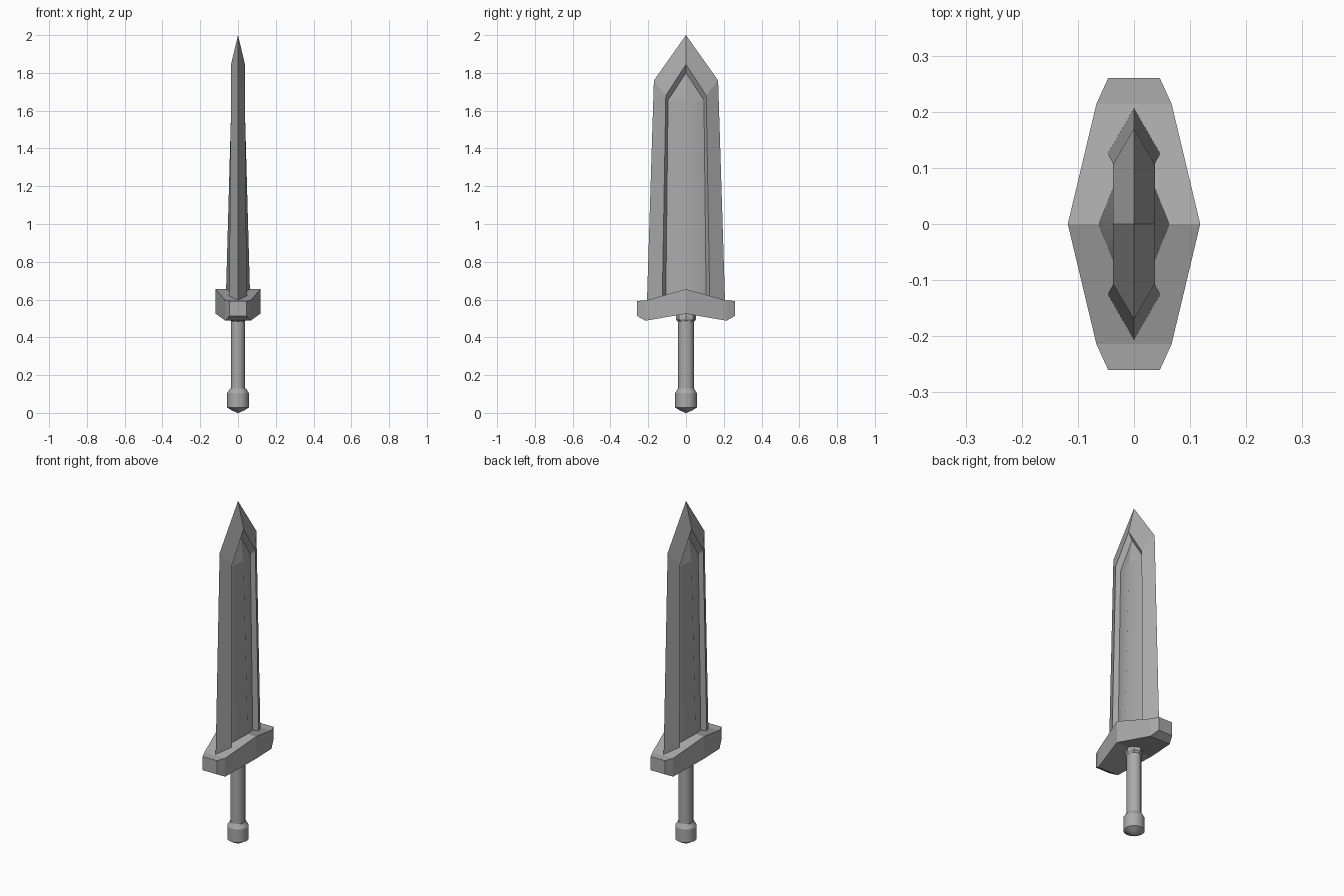
import bpy
import bmesh
from math import cos, sin, tau

if "Cube" in bpy.data.objects:
    bpy.data.objects.remove(bpy.data.objects["Cube"], do_unlink=True)

GREY = (0.4, 0.4, 0.4, 1)
metal = bpy.data.materials.new("plain grey")
metal.use_nodes = True
metal.diffuse_color = GREY
metal.node_tree.nodes["Principled BSDF"].inputs["Base Color"].default_value = GREY


def add_object(name, bm):
    mesh = bpy.data.meshes.new(name)
    bm.to_mesh(mesh)
    bm.free()
    mesh.materials.append(metal)
    obj = bpy.data.objects.new(name, mesh)
    bpy.context.collection.objects.link(obj)
    return obj


def mirrored_quarter(name, points, faces, smooth=()):
    """Build the +x +y quarter from named points, then mirror it in x and y."""
    bm = bmesh.new()
    verts = {key: bm.verts.new(co) for key, co in points.items()}
    for face in faces:
        f = bm.faces.new([verts[key] for key in face.split()])
        f.smooth = face in smooth
    bmesh.ops.recalc_face_normals(bm, faces=bm.faces)
    # The open quarter is oriented by its outermost face
    outer = max(bm.faces, key=lambda f: f.calc_center_median().x + f.calc_center_median().y)
    if outer.normal.x + outer.normal.y < 0:
        bmesh.ops.reverse_faces(bm, faces=bm.faces)
    obj = add_object(name, bm)
    mod = obj.modifiers.new("mirror", "MIRROR")
    mod.use_axis = (True, True, False)
    mod.merge_threshold = 0.0005
    return obj


# Blade: sharp edge, raised rim, groove, ridged centre panel
base = 0.58
blade_points = {
    "edge0": (0, 0.207, base), "edge1": (0, 0.17, 1.76), "tip": (0, 0, 2),
    "rim0": (0.047, 0.126, base), "rim1": (0.037, 0.107, 1.68), "rim2": (0.037, 0, 1.845),
    "groove0": (0.021, 0.107, base), "groove1": (0.013, 0.095, 1.655), "groove2": (0.014, 0, 1.80),
    "ridge0": (0.065, 0, base), "ridge1": (0.035, 0, 1.655), "core": (0, 0, base),
}
panel = ["groove0 groove1 ridge1 ridge0", "groove1 groove2 ridge1"]
blade_faces = panel + [
    "edge0 edge1 rim1 rim0", "edge1 tip rim2 rim1",
    "rim0 rim1 groove1 groove0", "rim1 rim2 groove2 groove1",
    "edge0 rim0 groove0 ridge0 core",
]
mirrored_quarter("blade", blade_points, blade_faces, smooth=panel[:1])

# Guard: stations along y as (half width, y, top z, bottom z)
stations = [(0.118, 0, 0.655, 0.525), (0.067, 0.214, 0.595, 0.488), (0.046, 0.26, 0.593, 0.513)]
guard_points, guard_faces = {}, []
for i, (x, y, top, bottom) in enumerate(stations):
    guard_points.update({f"t{i}": (x, y, top), f"b{i}": (x, y, bottom),
                         f"tc{i}": (0, y, top), f"bc{i}": (0, y, bottom)})
for i in range(len(stations) - 1):
    j = i + 1
    guard_faces += [f"t{i} t{j} b{j} b{i}", f"t{i} tc{i} tc{j} t{j}", f"b{i} b{j} bc{j} bc{i}"]
guard_faces.append("t2 tc2 bc2 b2")
mirrored_quarter("guard", guard_points, guard_faces)


def lathe(name, profile, sides=16, squash=1.0):
    """Turn a (radius, z) profile about z, closing both ends."""
    bm = bmesh.new()
    rings = [[bm.verts.new((r * squash * cos(tau * k / sides), r * sin(tau * k / sides), z))
              for k in range(sides)] for r, z in profile]
    for low, high in zip(rings, rings[1:]):
        for k in range(sides):
            n = (k + 1) % sides
            bm.faces.new((low[k], low[n], high[n], high[k]))
    bm.faces.new(rings[0][::-1])
    bm.faces.new(rings[-1])
    obj = add_object(name, bm)
    bpy.ops.object.select_all(action="DESELECT")
    obj.select_set(True)
    bpy.context.view_layer.objects.active = obj
    bpy.ops.object.shade_smooth_by_angle(angle=0.5)
    return obj


# Grip, collar under the guard, and pommel
lathe("grip", [(0.042, 0.1), (0.042, 0.53)], squash=0.9)
lathe("collar", [(0.042, 0.482), (0.053, 0.495), (0.053, 0.512), (0.045, 0.53)], sides=8, squash=0.85)
lathe("pommel", [(0.004, 0), (0.03, 0.012), (0.057, 0.028), (0.057, 0.105), (0.042, 0.13)])
